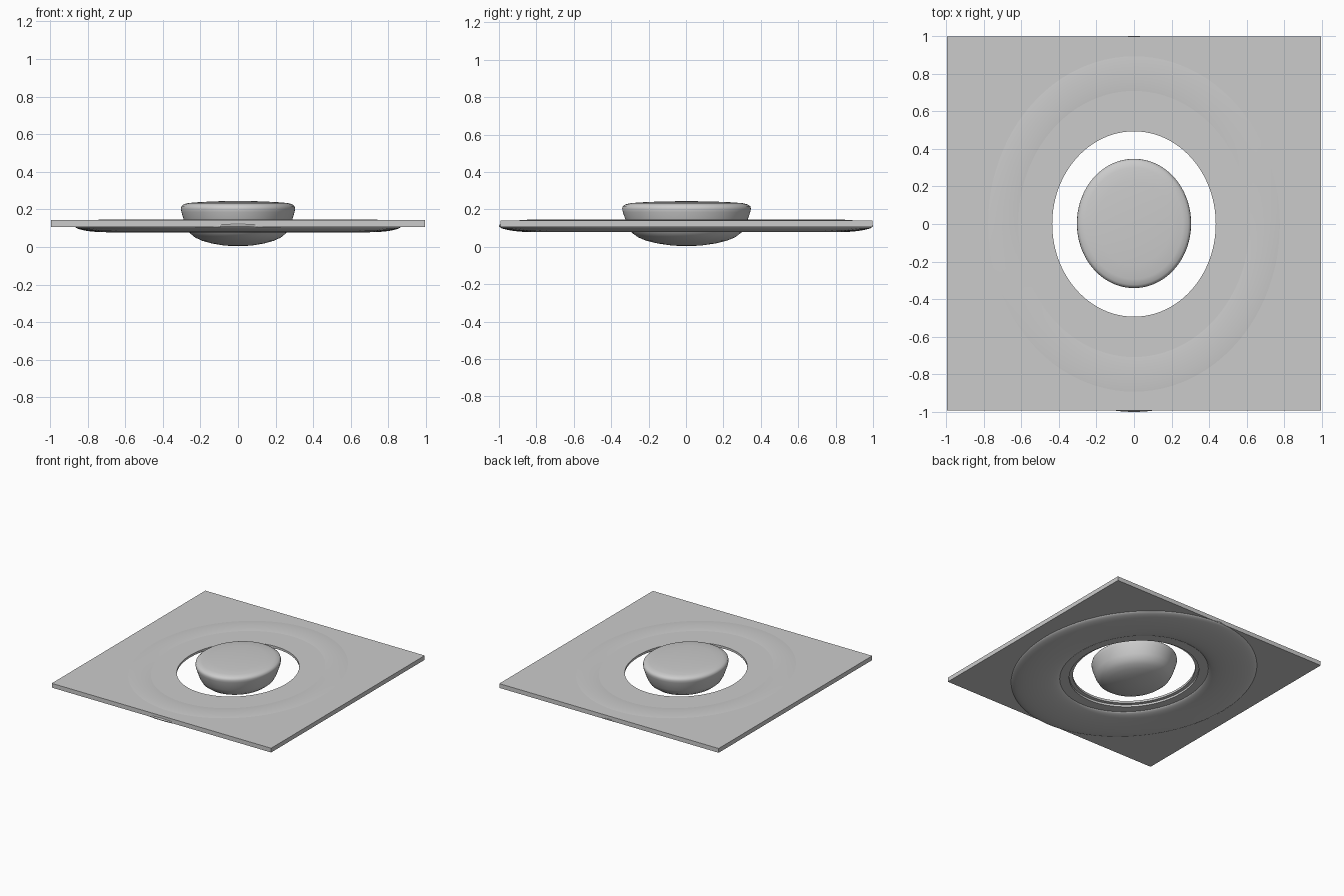
import bpy, bmesh, math

cube = bpy.data.objects.get("Cube")
if cube:
    bpy.data.objects.remove(cube, do_unlink=True)

SEG = 96

grey = bpy.data.materials.new("light_grey")
grey.use_nodes = True
colour = (0.6, 0.6, 0.6, 1)
grey.diffuse_color = colour
grey.node_tree.nodes["Principled BSDF"].inputs["Base Color"].default_value = colour


def ellipse(rx, ry, z, y0=0.0):
    angles = [2 * math.pi * i / SEG for i in range(SEG)]
    return [(rx * math.cos(a), y0 + ry * math.sin(a), z) for a in angles]


def square(half, z, y0):
    loop = []
    for x, y, _ in ellipse(1, 1, 0):
        s = half / max(abs(x), abs(y))
        loop.append((x * s, y0 + y * s, z))
    return loop


def skin(name, loops, closed=False, angle=30):
    """Join successive loops with quads; cap the ends or close round."""
    bm = bmesh.new()
    rings = [[bm.verts.new(p) for p in loop] for loop in loops]
    pairs = list(zip(rings, rings[1:]))
    if closed:
        pairs.append((rings[-1], rings[0]))
    else:
        bm.faces.new(rings[0])
        bm.faces.new(rings[-1])
    for a, b in pairs:
        for i in range(SEG):
            j = (i + 1) % SEG
            bm.faces.new((a[i], a[j], b[j], b[i]))
    bmesh.ops.recalc_face_normals(bm, faces=bm.faces)
    mesh = bpy.data.meshes.new(name)
    bm.to_mesh(mesh)
    bm.free()
    mesh.materials.append(grey)
    obj = bpy.data.objects.new(name, mesh)
    bpy.context.collection.objects.link(obj)
    bpy.ops.object.select_all(action='DESELECT')
    obj.select_set(True)
    bpy.context.view_layer.objects.active = obj
    bpy.ops.object.shade_smooth_by_angle(angle=math.radians(angle))
    return obj


# Square plate with a stepped oval hole
low, mid, high = 0.107, 0.124, 0.142
skin("plate", [
    ellipse(0.435, 0.493, high), square(0.994, high, 0.003),
    square(0.994, low, 0.003), ellipse(0.461, 0.522, low),
    ellipse(0.461, 0.522, mid), ellipse(0.435, 0.493, mid)], closed=True)

# Flattened oval ring sunk through the plate
ring = []
for k in range(32):
    t = 2 * math.pi * k / 32
    r = 0.80 + 0.20 * math.cos(t)
    ring.append(ellipse(0.87 * r, r, 0.112 + 0.034 * math.sin(t)))
skin("oval_ring", ring, closed=True, angle=60)

# Rounded pebble: widest near the top, bowl-shaped below
profile = [(0.08, 0.004), (0.25, 0.008), (0.45, 0.018), (0.62, 0.032),
           (0.75, 0.05), (0.85, 0.075), (0.91, 0.11), (0.955, 0.15),
           (0.99, 0.185), (1.0, 0.203), (0.99, 0.217), (0.95, 0.227),
           (0.86, 0.234), (0.65, 0.239), (0.35, 0.243), (0.08, 0.244)]
skin("pebble", [ellipse(0.304 * r, 0.344 * r, z, 0.003) for r, z in profile],
     angle=60)
